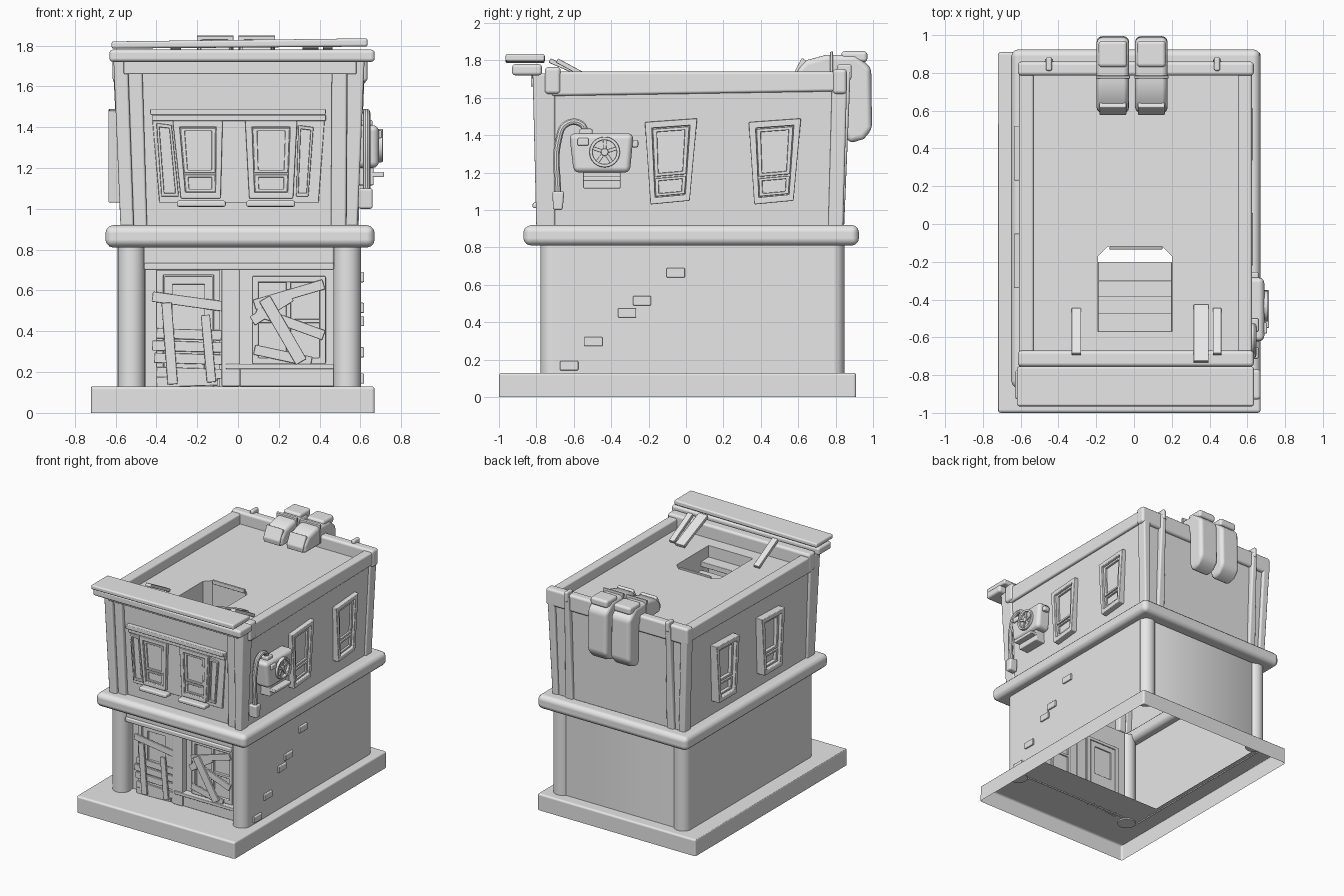
import bpy, bmesh, math
from mathutils import Vector

if "Cube" in bpy.data.objects:
    bpy.data.objects.remove(bpy.data.objects["Cube"])

grey = bpy.data.materials.new("plain_grey")
grey.use_nodes = True
grey.diffuse_color = (0.8, 0.8, 0.8, 1)
grey.node_tree.nodes["Principled BSDF"].inputs["Base Color"].default_value = (0.8, 0.8, 0.8, 1)
made = []


# Placement of flat (u, v, outward w) coordinates on each face of the building
def flat(u, v, w): return (u, v, w)
def front(u, v, w): return (u, -w, v)
def right_side(u, v, w): return (w, u, v)
def left_side(u, v, w): return (-w, u, v)


def finish(name, bm, bevel=0.0):
    bmesh.ops.recalc_face_normals(bm, faces=bm.faces)
    mesh = bpy.data.meshes.new(name)
    bm.to_mesh(mesh)
    bm.free()
    obj = bpy.data.objects.new(name, mesh)
    bpy.context.collection.objects.link(obj)
    mesh.materials.append(grey)
    if bevel:
        mod = obj.modifiers.new("soft_edges", 'BEVEL')
        mod.width, mod.segments, mod.harden_normals = bevel, 3, True
        mod.limit_method, mod.angle_limit = 'ANGLE', math.radians(35)
    made.append(obj)
    return obj


def loft(name, loops, bevel=0.0, caps=True, closed=False):
    """Join matching loops of points into a skin."""
    bm = bmesh.new()
    rows = [[bm.verts.new(p) for p in loop] for loop in loops]
    n = len(rows[0])
    pairs = list(zip(rows, rows[1:])) + ([(rows[-1], rows[0])] if closed else [])
    for a, b in pairs:
        for i in range(n):
            bm.faces.new((a[i], a[(i + 1) % n], b[(i + 1) % n], b[i]))
    if caps and not closed:
        bm.faces.new(rows[0])
        bm.faces.new(rows[-1])
    return finish(name, bm, bevel)


def rect(x0, x1, y0, y1):
    return [(x0, y0), (x1, y0), (x1, y1), (x0, y1)]


def prism(name, pts, w0, w1, place=flat, bevel=0.0, caps=True, top=None):
    return loft(name, [[place(u, v, w0) for u, v in pts],
                       [place(u, v, w1) for u, v in (top or pts)]], bevel, caps)


def box(name, x0, x1, y0, y1, z0, z1, bevel=0.0):
    return prism(name, rect(x0, x1, y0, y1), z0, z1, flat, bevel)


def ring(name, outer, inner, w0, w1, place=flat, bevel=0.0):
    spec = [(outer, w0), (outer, w1), (inner, w1), (inner, w0)]
    return loft(name, [[place(u, v, w) for u, v in q] for q, w in spec], bevel, closed=True)


def holed_sheet(name, outer, hole, z, outer_drop, hole_drop, bevel=0.0):
    """Flat sheet with an opening and skirts hanging from either border."""
    bm = bmesh.new()
    for pts, drop in ((outer, outer_drop), (hole, hole_drop)):
        top = [bm.verts.new((x, y, z)) for x, y in pts]
        for i, v in enumerate(top):
            bm.edges.new((v, top[(i + 1) % len(top)]))
    edges = list(bm.edges)
    bmesh.ops.triangle_fill(bm, use_beauty=True, edges=edges)
    for pts, drop in ((outer, outer_drop), (hole, hole_drop)):
        if drop:
            tops = [next(v for v in bm.verts if (v.co - Vector((x, y, z))).length < 1e-5) for x, y in pts]
            lows = [bm.verts.new((x, y, z - drop)) for x, y in pts]
            for i in range(len(pts)):
                j = (i + 1) % len(pts)
                bm.faces.new((tops[i], tops[j], lows[j], lows[i]))
    return finish(name, bm, bevel)


def board(name, u0, v0, u1, v1, width, w0, w1, place=front, bevel=0.004):
    d = Vector((u1 - u0, v1 - v0)).normalized() * width / 2
    pts = [(u0 + d.y, v0 - d.x), (u1 + d.y, v1 - d.x), (u1 - d.y, v1 + d.x), (u0 - d.y, v0 + d.x)]
    return prism(name, pts, w0, w1, place, bevel)


def circle(cu, cv, r, n=24):
    return [(cu + r * math.cos(i * math.tau / n), cv + r * math.sin(i * math.tau / n)) for i in range(n)]


def sub(q, s0, s1, t0, t1):
    """Part of a quad given by fractions across and up."""
    a, b, c, d = [Vector(p) for p in q]
    return [tuple(a.lerp(b, s).lerp(d.lerp(c, s), t)) for s, t in rect(s0, s1, t0, t1)]


def window(name, q, w, out, place):
    """Sloping frame with an upper and a lower sash."""
    ring(name + "_frame", q, sub(q, .13, .87, .08, .92), w - .03, w + out, place, .006)
    for part, t0, t1 in (("lower_sash", .09, .31), ("upper_sash", .33, .91)):
        s = sub(q, .14, .86, t0, t1)
        m = .16 if part == "lower_sash" else .07
        ring(f"{name}_{part}", s, sub(s, .12, .88, m, 1 - m), w - .03, w + out * .6, place, .004)
    prism(name + "_glass", sub(q, .1, .9, .05, .95), w - .02, w + .006, place)


def pipe(name, pts, r):
    curve = bpy.data.curves.new(name, 'CURVE')
    curve.dimensions, curve.bevel_depth, curve.bevel_resolution, curve.use_fill_caps = '3D', r, 3, True
    spl = curve.splines.new('BEZIER')
    spl.bezier_points.add(len(pts) - 1)
    for bp, p in zip(spl.bezier_points, pts):
        bp.co, bp.handle_left_type, bp.handle_right_type = p, 'AUTO', 'AUTO'
    tmp = bpy.data.objects.new(name, curve)
    bm = bmesh.new()
    bpy.context.collection.objects.link(tmp)
    bm.from_mesh(bpy.data.meshes.new_from_object(tmp))
    bpy.data.objects.remove(tmp)
    finish(name, bm)


# Pavement, open underneath
holed_sheet("pavement", rect(-.72, .67, -1, .91), rect(-.56, .57, -.41, .81), .13, .13, 0, .015)

# Ground floor walls with a recessed shop front
walls = [(-.59, .79), (-.59, -.71), (-.46, -.71), (-.46, -.66), (.47, -.66), (.47, -.71),
         (.603, -.71), (.603, .79), (.55, .82), (-.54, .82)]
prism("ground_floor_walls", walls, .12, .86, caps=False)
for x in (-.522, .535):
    for side, y in (("front", -.71), ("back", .78)):
        prism(f"{side}_column", circle(x, y, .068), .12, .86)
box("shop_lintel", -.46, .47, -.75, -.66, .71, .85, .01)
box("shop_lintel_trim", -.46, .47, -.765, -.66, .70, .735, .008)

# Shop front: door, display window and base
ring("door_frame", rect(-.40, -.09, .13, .70), rect(-.365, -.12, .13, .675), .65, .69, front, .004)
ring("door_leaf", rect(-.36, -.125, .14, .67), rect(-.32, -.165, .40, .63), .65, .68, front, .004)
prism("door_panel", rect(-.32, -.165, .18, .36), .66, .69, front, .006)
box("shop_post", -.08, .01, -.71, -.65, .13, .71, .006)
box("window_base", .01, .47, -.70, -.65, .13, .22, .005)
box("window_ledge", -.06, .47, -.72, -.65, .215, .24, .005)
ring("shop_window_frame", rect(.07, .43, .24, .67), rect(.10, .40, .27, .64), .65, .685, front, .006)
box("shop_window_bar", .235, .26, -.68, -.65, .26, .65, .004)
box("shop_window_crossbar", .09, .41, -.68, -.65, .44, .46, .004)

# Planks nailed across the door and the window
planks = [(-.40, .20, -.07, .19), (-.41, .27, -.06, .26), (-.42, .33, -.07, .32), (-.40, .39, -.08, .38),
          (-.42, .57, -.06, .52), (-.40, .15, -.10, .16)]
for u0, v0, u1, v1 in planks:
    board("door_plank", u0, v0, u1, v1, .05, .69, .705)
board("door_upright", -.35, .54, -.32, .14, .05, .705, .722)
board("door_upright", -.16, .48, -.13, .15, .045, .705, .722)
for u0, v0, u1, v1 in [(.08, .53, .42, .63), (.09, .50, .42, .38), (.08, .31, .36, .25), (.07, .45, .26, .57)]:
    board("window_plank", u0, v0, u1, v1, .05, .69, .705)
board("window_upright", .13, .56, .31, .25, .06, .705, .722)

# Loose bricks on the side wall
for y, z in [(-.055, .665), (-.235, .515), (-.315, .45), (-.495, .297), (-.625, .168)]:
    prism("brick", rect(y - .049, y + .049, z - .025, z + .025), .59, .618, right_side, .006)

# Belt between the floors
ring("belt", rect(-.65, .67, -.87, .925), rect(-.52, .54, -.72, .80), .81, .92, flat, .04)

# Upper floor walls and roof
prism("upper_walls", rect(-.56, .575, -.745, .82), .86, 1.68, caps=False, top=rect(-.585, .605, -.765, .835))
hole = [(-.19, -.57), (.20, -.57), (.20, -.17), (.15, -.12), (-.14, -.12), (-.19, -.17)]
holed_sheet("roof", rect(-.583, .603, -.763, .833), hole, 1.66, 0, .32)
for i, y in enumerate((-.57, -.48, -.40, -.31)):
    box("stair_step", -.19, .20, y, y + .1 if i < 3 else -.20, 1.53 - .07 * i, 1.57 - .07 * i, .004)
box("hatch_rail", -.13, .15, -.135, -.12, 1.64, 1.672, .004)

# Flared pilasters at the corners
for lo, hi, y0, y1 in [((-.575, -.51), (-.61, -.54), -.80, -.70), ((-.51, -.445), (-.54, -.47), -.78, -.70),
                       ((.53, .585), (.535, .62), -.80, -.70), ((.455, .53), (.46, .535), -.78, -.70)]:
    prism("front_pilaster", rect(*lo, y0, y1), .90, 1.73, flat, .012, top=rect(*hi, y0 - .02, y1))
for lo, hi in [((-.575, -.52), (-.61, -.55)), ((.54, .59), (.56, .62))]:
    prism("back_pilaster", rect(*lo, .76, .84), .90, 1.66, flat, .012, top=rect(*hi, .78, .86))
for x in (-.45, .44):
    prism("back_strut", rect(x - .032, x + .032, .80, .845), .90, 1.74, flat, .012,
          top=rect(x - .02, x + .02, .82, .88))
    box("strut_hook", x - .016, x + .016, .81, .885, 1.70, 1.78, .012)

# Parapet rails
for name, x0, x1 in (("left_parapet", -.61, -.53), ("right_parapet", .55, .625)):
    prism(name, [(-.72, 1.61), (.83, 1.635), (.83, 1.74), (-.72, 1.74)], x0, x1,
          lambda u, v, w: (w, u, v), .015)
box("front_parapet", -.615, .635, -.755, -.67, 1.62, 1.765, .02)
box("back_parapet", -.615, .635, .785, .86, 1.62, 1.755, .02)

# Cornice with props behind it
box("cornice_lower", -.63, .67, -.93, -.77, 1.72, 1.78, .018)
prism("cornice_upper", [(-.62, 1.785), (.635, 1.795), (.635, 1.835), (-.62, 1.82)], .755, .965, front, .012)
box("cornice_backing", -.56, .58, -.83, -.74, 1.66, 1.73, .006)
for x, w, y0, y1 in [(-.305, .05, -.69, -.45), (.355, .08, -.73, -.43), (.44, .045, -.69, -.45)]:
    board("roof_prop", y0, 1.80, y1, 1.67, .025, x - w / 2, x + w / 2, lambda u, v, w: (w, u, v))

# Front bay: header, sloping shutters, windows and sills
box("bay_header", -.43, .43, -.80, -.74, 1.46, 1.49, .006)
box("bay_header_trim", -.42, .43, -.785, -.74, 1.43, 1.46, .004)
prism("bay_panel", [(-.385, 1.03), (.395, 1.03), (.425, 1.44), (-.42, 1.44)], .74, .765, front, .004)
window("front_window_left", [(-.28, 1.05), (-.085, 1.05), (-.075, 1.43), (-.32, 1.43)], .765, .025, front)
window("front_window_right", [(.055, 1.05), (.27, 1.05), (.29, 1.43), (.035, 1.43)], .765, .025, front)
for q in ([(-.375, 1.06), (-.29, 1.06), (-.325, 1.41), (-.40, 1.42)], [(.285, 1.06), (.345, 1.06), (.37, 1.40), (.295, 1.41)]):
    ring("shutter", q, sub(q, .18, .82, .05, .95), .75, .78, front, .004)
for x in (-.18, .16):
    box("front_sill", x - .12, x + .12, -.82, -.75, 1.01, 1.04, .01)

# Side windows
for y in (-.08, .475):
    window("right_window", [(y - .11, 1.03), (y + .10, 1.05), (y + .14, 1.49), (y - .14, 1.47)], .595, .035, right_side)
for y in (-.195, .375):
    window("left_window", [(y - .11, 1.03), (y + .11, 1.03), (y + .145, 1.49), (y - .145, 1.48)], .58, .055, left_side)

# Air conditioner with fan, vent and cable
prism("cooler_body", [(-.60, 1.20), (-.30, 1.20), (-.28, 1.41), (-.625, 1.41)], .57, .69, right_side, .03)
prism("cooler_vent", rect(-.55, -.35, 1.115, 1.21), .57, .665, right_side, .008)
prism("cooler_vent_lip", rect(-.55, -.35, 1.155, 1.18), .60, .715, right_side, .006)
ring("fan_rim", circle(-.435, 1.31, .082), circle(-.435, 1.31, .065), .66, .71, right_side, .006)
prism("fan_hub", circle(-.435, 1.31, .02), .66, .708, right_side, .005)
for k in range(5):
    a = k * math.tau / 5 + .3
    board("fan_blade", -.435, 1.31, -.435 + .068 * math.cos(a), 1.31 + .068 * math.sin(a), .018, .68, .70, right_side, .002)
prism("cooler_knob", rect(-.58, -.52, 1.345, 1.385), .68, .705, right_side, .008)
prism("cooler_side_knob", rect(-.29, -.255, 1.335, 1.375), .61, .66, right_side, .01)
prism("cable_collar", rect(-.57, -.50, 1.40, 1.435), .60, .66, right_side, .01)
pipe("cable", [(.63, -.535, 1.41), (.63, -.56, 1.46), (.63, -.64, 1.46), (.63, -.68, 1.38), (.63, -.685, 1.08)], .018)
prism("cable_box", [(-.71, 1.0), (-.66, 1.0), (-.65, 1.10), (-.715, 1.10)], .59, .66, right_side, .012)

# Padded packs slung over the back parapet
pack = [(.585, 1.68), (.59, 1.75), (.64, 1.80), (.75, 1.83), (.91, 1.83), (.99, 1.76),
        (.995, 1.43), (.95, 1.38), (.87, 1.355), (.85, 1.42), (.85, 1.68)]
strap = [(.77, 1.70), (.77, 1.845), (.785, 1.85), (.785, 1.70)]
for x in (-.198, .006):
    prism("back_pack", pack, x, x + .172, right_side, .03)
    prism("pack_strap", strap, x - .004, x + .176, right_side, .003)
    box("pack_top", x + .01, x + .162, .83, .97, 1.79, 1.85, .02)
    prism("pack_flap", [(.58, 1.69), (.575, 1.73), (.62, 1.815), (.65, 1.79)], x + .015, x + .157, right_side, .008)

# Smooth shading with crisp edges
bpy.ops.object.select_all(action='DESELECT')
for obj in made:
    obj.select_set(True)
bpy.context.view_layer.objects.active = made[0]
bpy.ops.object.shade_smooth_by_angle(angle=math.radians(35))
